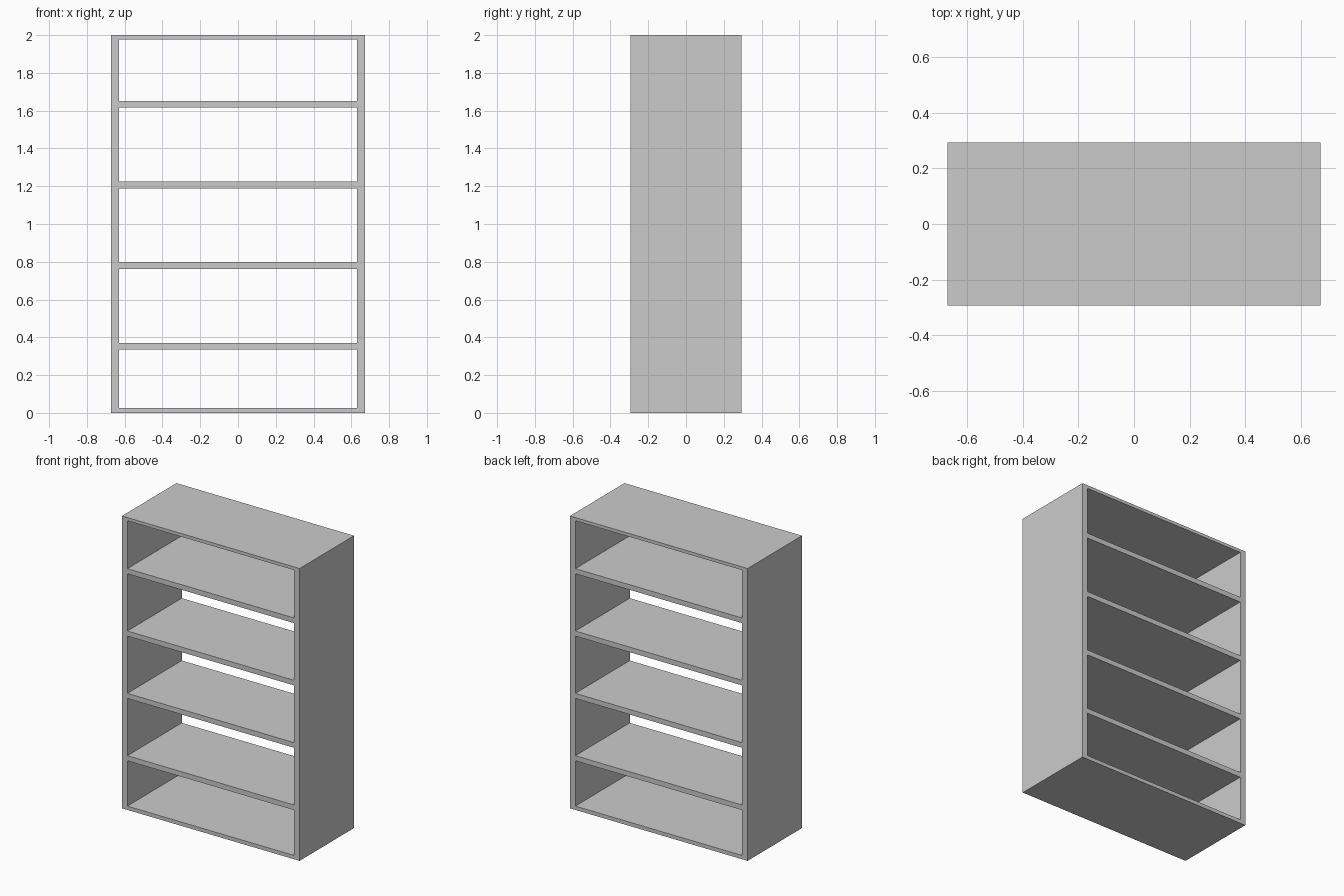
import bpy, bmesh
from mathutils import Matrix, Vector

if "Cube" in bpy.data.objects:
    bpy.data.objects.remove(bpy.data.objects["Cube"])

W, D, H = 1.344, 0.588, 2.0      # overall size
INNER_W = 1.262                  # clear width between the sides
SHELF_T, PITCH, FIRST_TOP = 0.035, 0.4265, 0.371
BASE_T, TOP_T = 0.026, 0.022


def add_box(bm, size, z0):
    centre = Vector((0, 0, z0 + size[2] / 2))
    bmesh.ops.create_cube(bm, size=1, matrix=Matrix.LocRotScale(centre, None, Vector(size)))


def make_object(name, boxes):
    bm = bmesh.new()
    for size, z0 in boxes:
        add_box(bm, size, z0)
    mesh = bpy.data.meshes.new(name)
    bm.to_mesh(mesh)
    bm.free()
    obj = bpy.data.objects.new(name, mesh)
    bpy.context.collection.objects.link(obj)
    return obj


# Solid body of the open-backed bookcase
case = make_object("bookcase_frame", [((W, D, H), 0)])

# Five compartments running right through, leaving four shelves between them
tops = [FIRST_TOP + i * PITCH for i in range(4)]
floors = [BASE_T] + tops
ceilings = [t - SHELF_T for t in tops] + [H - TOP_T]
cutter = make_object("compartment_cutter",
                     [((INNER_W, D + 0.2, c - f), f) for f, c in zip(floors, ceilings)])
cutter.hide_render = True

cut = case.modifiers.new("compartments", 'BOOLEAN')
cut.operation = 'DIFFERENCE'
cut.solver = 'EXACT'
cut.object = cutter

# Apply the cut and remove the helper
bpy.context.view_layer.objects.active = case
case.select_set(True)
bpy.ops.object.modifier_apply(modifier=cut.name)
bpy.data.objects.remove(cutter, do_unlink=True)
